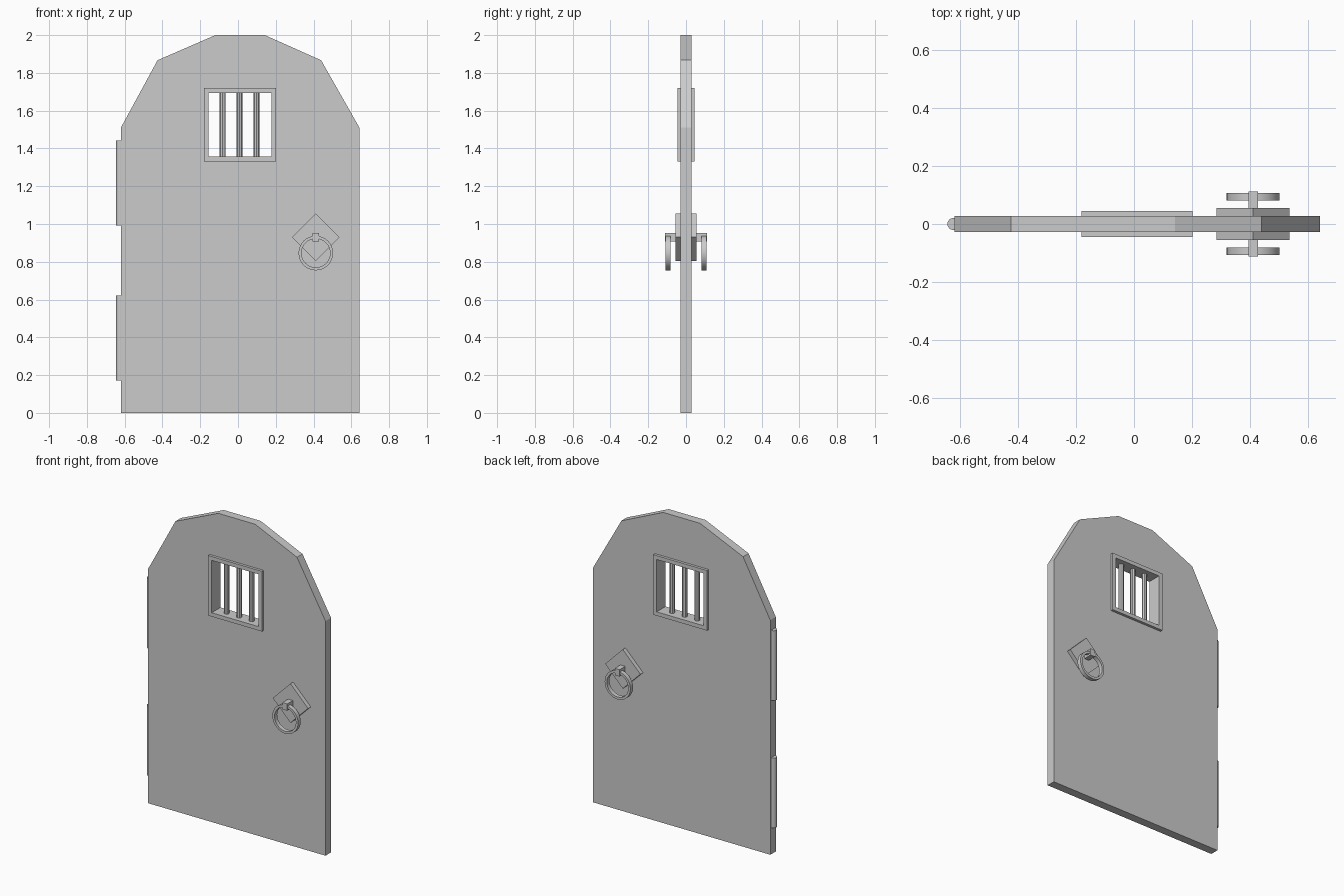
import bpy, bmesh, math

if "Cube" in bpy.data.objects:
    bpy.data.objects.remove(bpy.data.objects["Cube"])


def rect(x0, x1, z0, z1):
    return [(x0, z0), (x1, z0), (x1, z1), (x0, z1)]


def circle(cx, cz, r, n=32):
    return [(cx + r * math.cos(2 * math.pi * i / n),
             cz + r * math.sin(2 * math.pi * i / n)) for i in range(n)]


def slab(name, loops, half, y=0.0, smooth=False):
    """Extrude a front-view outline (further loops are holes) along y."""
    cu = bpy.data.curves.new(name, 'CURVE')
    cu.dimensions = '2D'
    cu.fill_mode = 'BOTH'
    cu.extrude = half
    for loop in loops:
        sp = cu.splines.new('POLY')
        sp.points.add(len(loop) - 1)
        for p, (x, z) in zip(sp.points, loop):
            p.co = (x, z, 0, 1)
        sp.use_cyclic_u = True
    tmp = bpy.data.objects.new(name + "_outline", cu)
    bpy.context.collection.objects.link(tmp)
    bpy.context.view_layer.update()
    dg = bpy.context.evaluated_depsgraph_get()
    me = bpy.data.meshes.new_from_object(tmp.evaluated_get(dg))
    bpy.data.objects.remove(tmp)
    bm = bmesh.new()
    bm.from_mesh(me)
    bmesh.ops.remove_doubles(bm, verts=bm.verts, dist=1e-5)
    for v in bm.verts:
        v.co = (v.co.x, y - v.co.z, v.co.y)
    bmesh.ops.recalc_face_normals(bm, faces=bm.faces)
    for f in bm.faces:
        f.smooth = False
    bm.to_mesh(me)
    bm.free()
    me.name = name
    ob = bpy.data.objects.new(name, me)
    bpy.context.collection.objects.link(ob)
    if smooth:
        shade(ob)
    return ob


def shade(ob):
    bpy.ops.object.select_all(action='DESELECT')
    ob.select_set(True)
    bpy.context.view_layer.objects.active = ob
    bpy.ops.object.shade_smooth_by_angle(angle=math.radians(30))


def post(name, x, z0, z1, r, n):
    bpy.ops.mesh.primitive_cylinder_add(vertices=n, radius=r, depth=z1 - z0,
                                        location=(x, 0, (z0 + z1) / 2))
    ob = bpy.context.object
    ob.name = name
    return ob


# Door panel with arched top and window opening
outline = [(-0.62, 0), (0.643, 0), (0.643, 1.51), (0.44, 1.867), (0.142, 2.0),
           (-0.12, 2.0), (-0.426, 1.867), (-0.62, 1.51)]
slab("door_panel", [outline, rect(-0.17, 0.19, 1.342, 1.705)], 0.028)

# Window frame and bars
slab("window_frame", [rect(-0.181, 0.202, 1.332, 1.719),
                      rect(-0.156, 0.177, 1.357, 1.694)], 0.045)
for i in range(3):
    post(f"window_bar_{i + 1}", -0.081 + 0.0895 * i, 1.345, 1.706, 0.016, 8)

# Hinges on the left edge
for name, z0, z1 in (("hinge_lower", 0.172, 0.622), ("hinge_upper", 0.992, 1.442)):
    shade(post(name, -0.624, z0, z1, 0.021, 16))

# Diamond plate, pin and ring on both sides
cx, cz, d = 0.412, 0.93, 0.126
for side, s in (("front", -1), ("back", 1)):
    diamond = [(cx, cz - d), (cx + d, cz), (cx, cz + d), (cx - d, cz)]
    slab(f"handle_plate_{side}", [diamond], 0.0175, s * 0.0375)
    slab(f"handle_pin_{side}", [rect(cx - 0.017, cx + 0.017, 0.908, 0.952)],
         0.031, s * 0.081)
    slab(f"handle_ring_{side}", [circle(cx, 0.846, 0.0915), circle(cx, 0.846, 0.076)],
         0.0135, s * 0.0945, smooth=True)
